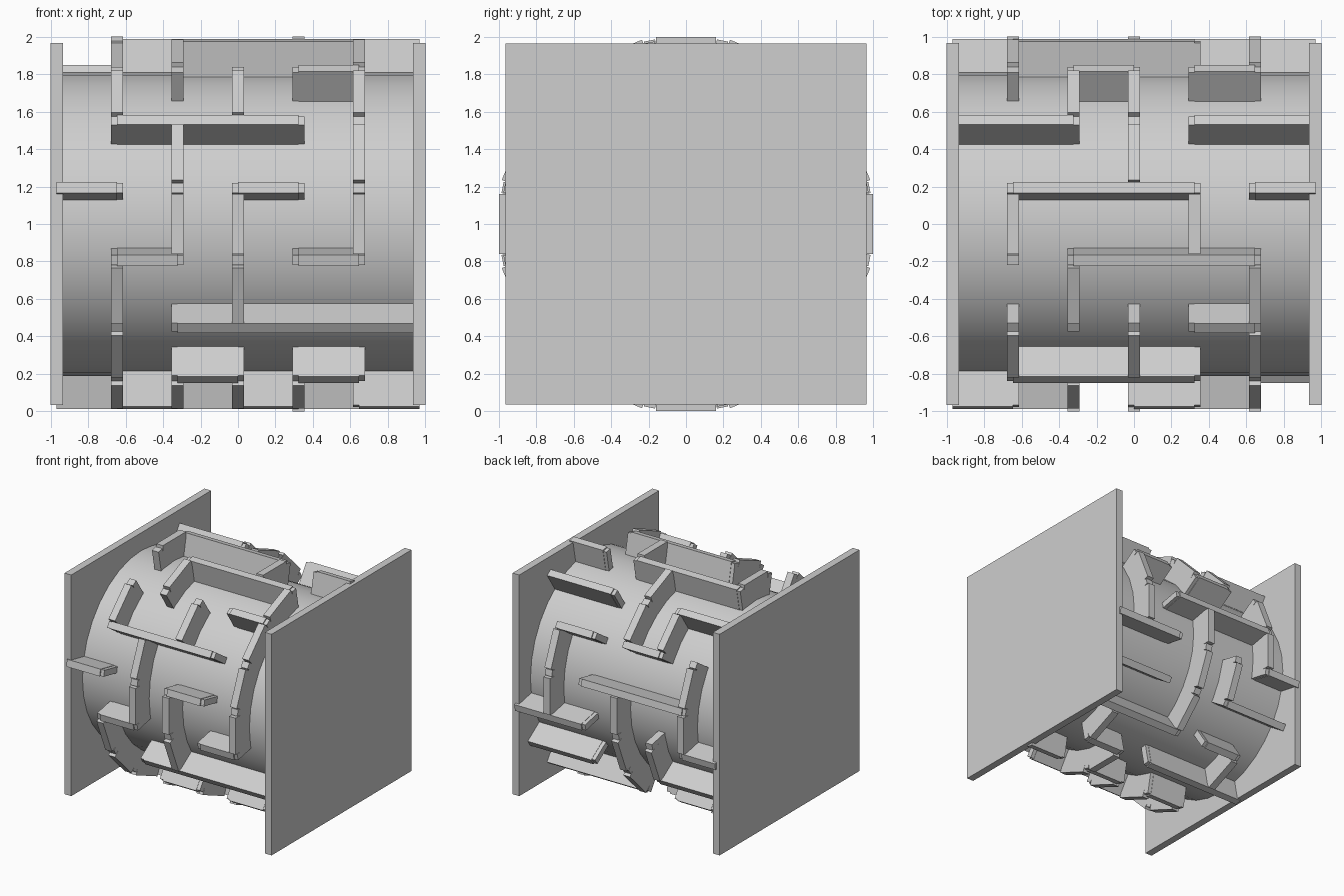
import bpy
import bmesh
import math
from mathutils import Matrix, Vector

cube = bpy.data.objects.get("Cube")
if cube:
    bpy.data.objects.remove(cube, do_unlink=True)

grey = bpy.data.materials.new("plain grey")
grey.use_nodes = True
colour = (0.62, 0.62, 0.62, 1)
grey.diffuse_color = colour
grey.node_tree.nodes["Principled BSDF"].inputs["Base Color"].default_value = colour

SECTORS = 16
STEP = 2 * math.pi / SECTORS
CELL = 0.3227           # cell width along the axle
INNER, OUTER = 0.78, 1.0
THICK = 0.06
AXLE = Matrix.Translation((0, 0, 1))


def make_object(name, bm):
    mesh = bpy.data.meshes.new(name)
    bm.to_mesh(mesh)
    bm.free()
    mesh.materials.append(grey)
    obj = bpy.data.objects.new(name, mesh)
    bpy.context.collection.objects.link(obj)
    return obj


def add_box(bm, size, matrix):
    scale = Matrix.Diagonal(Vector(size)).to_4x4()
    bmesh.ops.create_cube(bm, size=1, matrix=matrix @ scale)


def radial_box(bm, x, angle, length, width, outer):
    """Box on the drum: angle 0 faces the front and rises towards the top."""
    spin = AXLE @ Matrix.Rotation(-angle, 4, 'X')
    place = Matrix.Translation((x, -(INNER + outer) / 2, 0))
    add_box(bm, (length, outer - INNER, width), spin @ place)


def grid_x(line):
    return (line - 3) * CELL


# Drum
bm = bmesh.new()
bmesh.ops.create_cone(bm, cap_ends=True, segments=32, radius1=0.81, radius2=0.81,
                      depth=1.9, matrix=AXLE @ Matrix.Rotation(math.pi / 2, 4, 'Y'))
drum = make_object("drum", bm)
bpy.context.view_layer.objects.active = drum
drum.select_set(True)
bpy.ops.object.shade_smooth_by_angle(angle=math.radians(40))

# Square end plates
for side, name in ((1, "left_end_plate"), (-1, "right_end_plate")):
    bm = bmesh.new()
    add_box(bm, (0.065, 1.93, 1.93), Matrix.Translation((side * 0.9675, 0, 1)))
    make_object(name, bm)

# Maze layout: for each row, the cells that carry a wall along the axle
lengthwise = ["03", "123", "4", "234", "1235", "0145", "24", "123",
              "045", "0145", "1345", "0124", "135", "24", "2345", "14"]
# For each row, the grid lines that carry a wall around the drum
around = ["235", "25", "135", "25", "14", "3", "23", "15",
          "135", "23", "3", "15", "4", "1234", "1", "13"]

posts = set()

# Walls running along the axle
bm = bmesh.new()
for row, cells in enumerate(lengthwise):
    for cell in map(int, cells):
        radial_box(bm, grid_x(cell + 0.5), (row + 0.5) * STEP, CELL, THICK, OUTER)
        posts |= {(row, cell), (row, cell + 1)}
make_object("lengthwise_walls", bm)

# Walls running around the drum
bm = bmesh.new()
chord = 2 * 0.8 * math.tan(STEP / 2)
for row, lines in enumerate(around):
    for line in map(int, lines):
        radial_box(bm, grid_x(line), row * STEP, THICK + 0.004, chord, OUTER)
        posts |= {((row - 1) % SECTORS, line), (row, line)}
make_object("around_walls", bm)

# Corner posts at the wall ends
bm = bmesh.new()
for row, line in sorted(posts):
    if 0 < line < 6:
        radial_box(bm, grid_x(line), (row + 0.5) * STEP, THICK + 0.004, THICK - 0.006, OUTER - 0.01)
make_object("corner_posts", bm)
